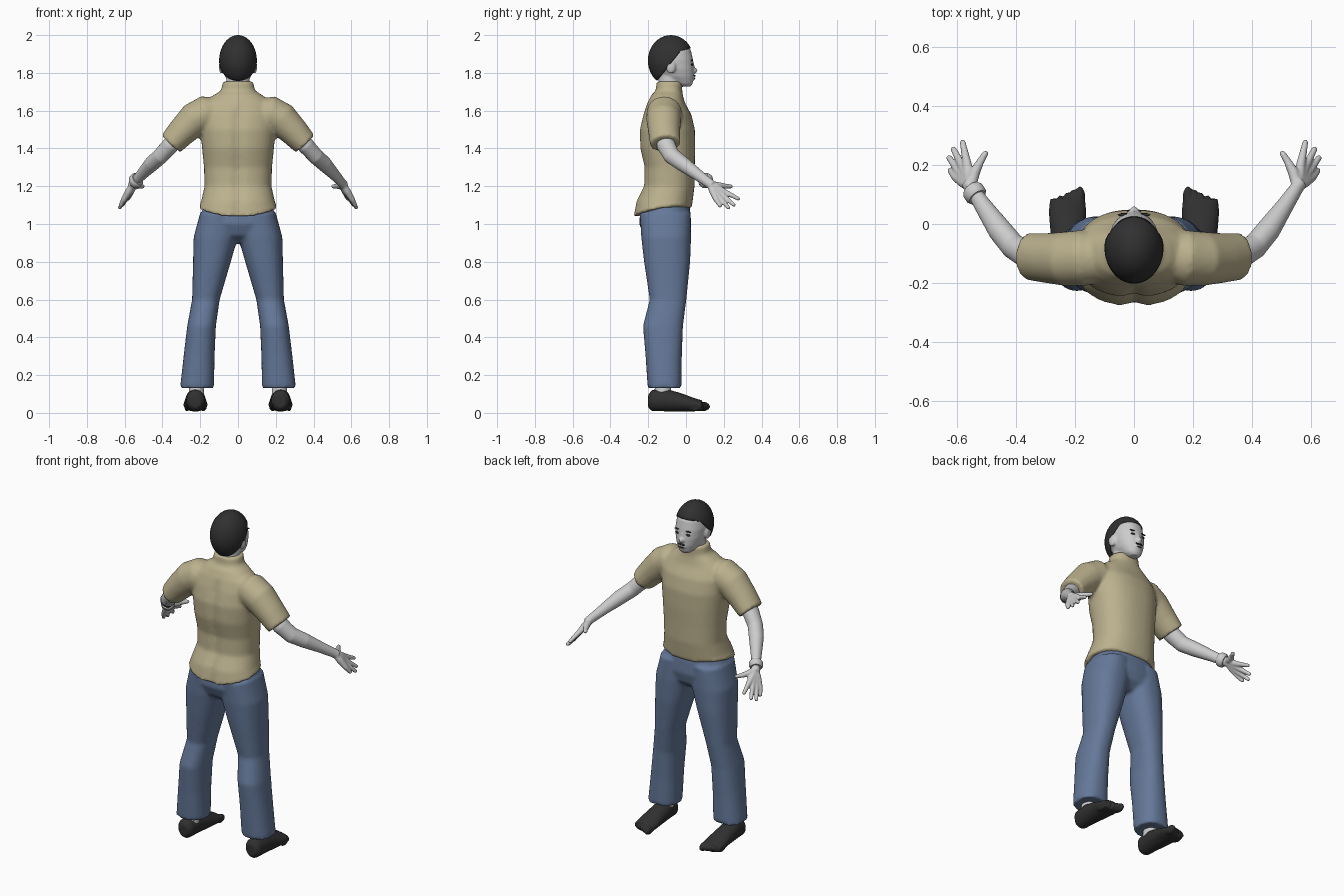
import bpy, bmesh, math
from mathutils import Vector, Matrix

cube = bpy.data.objects.get("Cube")
if cube:
    bpy.data.objects.remove(cube, do_unlink=True)


def material(name, r, g, b):
    m = bpy.data.materials.new(name)
    m.use_nodes = True
    m.diffuse_color = (r, g, b, 1)
    bsdf = m.node_tree.nodes["Principled BSDF"]
    bsdf.inputs["Base Color"].default_value = (r, g, b, 1)
    bsdf.inputs["Roughness"].default_value = 0.8
    return m


SKIN = material("pale grey skin", 0.6, 0.6, 0.6)
TAN = material("tan cloth", 0.5, 0.44, 0.27)
DENIM = material("blue denim", 0.13, 0.19, 0.32)
BLACK = material("soft black", 0.03, 0.03, 0.03)


def loft(bm, rings, axis=None, n=32, power=2.0):
    """Closed tube through rings (x, y, z, radius_a, radius_b)."""
    pts = [Vector(r[:3]) for r in rings]
    loops = []
    for i, (p, r) in enumerate(zip(pts, rings)):
        t = Vector(axis) if axis else pts[min(i + 1, len(pts) - 1)] - pts[max(i - 1, 0)]
        t.normalize()
        u = Vector((1, 0, 0))
        u = (u - t * u.dot(t)).normalized()
        v = t.cross(u)
        loop = []
        for k in range(n):
            a = math.tau * k / n
            c, s = math.cos(a), math.sin(a)
            ca = math.copysign(abs(c) ** (2 / power), c)
            sa = math.copysign(abs(s) ** (2 / power), s)
            loop.append(bm.verts.new(p + u * ca * r[3] + v * sa * r[4]))
        loops.append(loop)
    for lo, hi in zip(loops, loops[1:]):
        for k in range(n):
            j = (k + 1) % n
            bm.faces.new((lo[k], lo[j], hi[j], hi[k]))
    bm.faces.new(loops[0][::-1])
    bm.faces.new(loops[-1])


def upright(bm, profile, x=0, **kw):
    """Loft of level rings (z, centre_y, radius_x, radius_y)."""
    loft(bm, [(x, cy, z, rx, ry) for z, cy, rx, ry in profile], (0, 0, 1), **kw)


def ball(bm, centre, radii, seg=24):
    bmesh.ops.create_uvsphere(bm, u_segments=seg, v_segments=seg // 2, radius=1,
                              matrix=Matrix.LocRotScale(Vector(centre), None, Vector(radii)))


def finish(name, bm, mat, voxel=0, smooth=4):
    bmesh.ops.recalc_face_normals(bm, faces=bm.faces[:])
    me = bpy.data.meshes.new(name)
    for f in bm.faces:
        f.smooth = True
    bm.to_mesh(me)
    bm.free()
    me.set_sharp_from_angle(angle=math.radians(50))
    me.materials.append(mat)
    ob = bpy.data.objects.new(name, me)
    bpy.context.collection.objects.link(ob)
    if voxel:
        # weld the overlapping volumes into one skin
        rm = ob.modifiers.new("weld", "REMESH")
        rm.mode = "VOXEL"
        rm.voxel_size = voxel
        rm.use_smooth_shade = True
        sm = ob.modifiers.new("relax", "SMOOTH")
        sm.factor = 0.5
        sm.iterations = smooth
    return ob


SIDES = ((1, "left"), (-1, "right"))

# Shirt: torso with a curved hem and a crease down the spine, plus sleeves
bm = bmesh.new()
upright(bm, [(1.06, -.125, .208, .155), (1.12, -.115, .195, .15), (1.2, -.09, .177, .135),
             (1.3, -.088, .18, .134), (1.4, -.098, .19, .147), (1.5, -.1, .2, .147),
             (1.58, -.1, .2, .128), (1.64, -.105, .18, .1), (1.685, -.1, .125, .082),
             (1.705, -.09, .09, .07), (1.755, -.087, .08, .068)], n=64, power=2.3)
for v in bm.verts:
    if v.co.z < 1.07:
        v.co.z += .15 * (v.co.y + .125) + .025 * (v.co.x / .2) ** 2
    if v.co.y < -.1 and v.co.z < 1.6:
        v.co.y += .014 * math.exp(-(v.co.x / .025) ** 2)
for s, side in SIDES:
    loft(bm, [(s * .1, -.11, 1.59, .08, .085), (s * .17, -.115, 1.585, .095, .095),
              (s * .23, -.118, 1.555, .09, .092), (s * .3, -.115, 1.485, .077, .084),
              (s * .355, -.11, 1.425, .067, .08)])
finish("shirt", bm, TAN, .011, 3)

# Trousers: pelvis and two flared legs
bm = bmesh.new()
upright(bm, [(1.1, -.11, .18, .13), (1.0, -.11, .212, .138), (.94, -.105, .19, .118),
             (.9, -.1, .09, .07)], power=2.3)
for s, side in SIDES:
    loft(bm, [(s * .1, -.11, 1.06, .1, .135), (s * .118, -.105, .93, .117, .132),
              (s * .138, -.1, .8, .1, .122), (s * .17, -.095, .6, .073, .097),
              (s * .193, -.122, .46, .076, .106), (s * .206, -.118, .3, .082, .096),
              (s * .217, -.113, .132, .09, .09)], (0, 0, 1), power=2.3)
finish("trousers", bm, DENIM, .011, 3)

# Feet with toes, and the ankles above them
for s, side in SIDES:
    bm = bmesh.new()
    x = s * .225
    loft(bm, [(x, -.2, .062, .028, .035), (x, -.18, .066, .048, .056), (x, -.11, .068, .053, .06),
              (x, -.03, .056, .058, .05), (x, .04, .044, .064, .036), (x, .085, .038, .06, .028)],
         (0, 1, 0))
    for i in range(5):
        ball(bm, (s * (.183 + .022 * i), .09 - .01 * i, .034),
             (.018 if i == 0 else .013, .038, .025))
    finish(side + "_foot", bm, BLACK, .006, 3)
    bm = bmesh.new()
    upright(bm, [(.09, -.125, .042, .045), (.17, -.12, .035, .04)], x=s * .22)
    finish(side + "_ankle", bm, SKIN)

# Arms with palm, fingers and thumb
TIPS = [(.582, .285, 1.13), (.615, .26, 1.095), (.63, .23, 1.08), (.625, .185, 1.09)]
for s, side in SIDES:
    bm = bmesh.new()

    def limb(points):
        loft(bm, [(s * x, y, z, a, b) for x, y, z, a, b in points], n=20)

    limb([(.3, -.115, 1.48, .045, .05), (.36, -.105, 1.415, .045, .05), (.41, -.075, 1.36, .042, .045),
          (.455, -.02, 1.32, .041, .041), (.51, .06, 1.262, .03, .031),
          (.55, .12, 1.218, .023, .026), (.562, .14, 1.203, .024, .026)])
    wrist = Vector((.553, .125, 1.214))
    for i, tip in enumerate(TIPS):
        tip = Vector(tip)
        knuckle = Vector((.566 + .013 * i, .208 - .016 * i, 1.168 - .013 * i))
        path = [(wrist, .017), (wrist.lerp(knuckle, .5), .019), (knuckle, .015),
                (knuckle.lerp(tip, .55), .012), (knuckle.lerp(tip, .92), .01), (tip, .005)]
        limb([(*p, r, r) for p, r in path])
    limb([(.552, .13, 1.212, .018, .018), (.54, .175, 1.202, .019, .019),
          (.52, .212, 1.2, .013, .013), (.504, .238, 1.199, .011, .011), (.498, .247, 1.199, .005, .005)])
    finish(side + "_arm", bm, SKIN, .005, 3)

# Wristband on the right arm
bm = bmesh.new()
loft(bm, [(-.53, .09, 1.24, .032, .034), (-.535, .097, 1.235, .038, .04),
          (-.545, .112, 1.224, .038, .04), (-.55, .119, 1.219, .031, .033)])
finish("wristband", bm, SKIN)

# Head, neck, nose and ears
bm = bmesh.new()
upright(bm, [(1.66, -.09, .06, .055), (1.75, -.085, .063, .06), (1.82, -.085, .06, .06)])
upright(bm, [(1.727, 0, .025, .024), (1.742, -.015, .045, .05), (1.78, -.044, .068, .086),
             (1.82, -.063, .082, .105), (1.87, -.075, .088, .112), (1.92, -.08, .082, .106),
             (1.96, -.08, .062, .076), (1.982, -.08, .03, .035)], power=2.2)
ball(bm, (0, .035, 1.812), (.017, .026, .018))
ball(bm, (0, .032, 1.832), (.011, .014, .03))
ball(bm, (0, .036, 1.774), (.026, .012, .014))
for s, side in SIDES:
    ball(bm, (s * .088, -.08, 1.832), (.013, .026, .036))
finish("head", bm, SKIN, .006, 3)

# Hair: a cap cut along the hairline and behind the ears
bm = bmesh.new()
ball(bm, (0, -.08, 1.865), (.1, .122, .135), 40)
brow = (Vector((0, 0, 1.925)), Vector((0, -.25, 1)))
nape = (Vector((0, -.16, 1.75)), Vector((0, -1, .8)))
for co, no in (brow, nape):
    bmesh.ops.bisect_plane(bm, geom=bm.verts[:] + bm.edges[:] + bm.faces[:],
                           plane_co=co, plane_no=no)
bare = [f for f in bm.faces if f.calc_center_median().z < 1.755 or
        all((f.calc_center_median() - co).dot(no) < 0 for co, no in (brow, nape))]
bmesh.ops.delete(bm, geom=bare, context="FACES")
hair = finish("hair", bm, BLACK)
thick = hair.modifiers.new("thickness", "SOLIDIFY")
thick.thickness = .015
thick.offset = -1

# Eyes, eyebrows, moustache and lips
bm = bmesh.new()
for s, side in SIDES:
    ball(bm, (s * .034, .032, 1.845), (.015, .006, .006), 16)
    ball(bm, (s * .036, .031, 1.866), (.02, .005, .004), 16)
ball(bm, (0, .044, 1.785), (.024, .007, .005), 16)
ball(bm, (0, .044, 1.769), (.016, .006, .003), 16)
finish("face_details", bm, BLACK)
